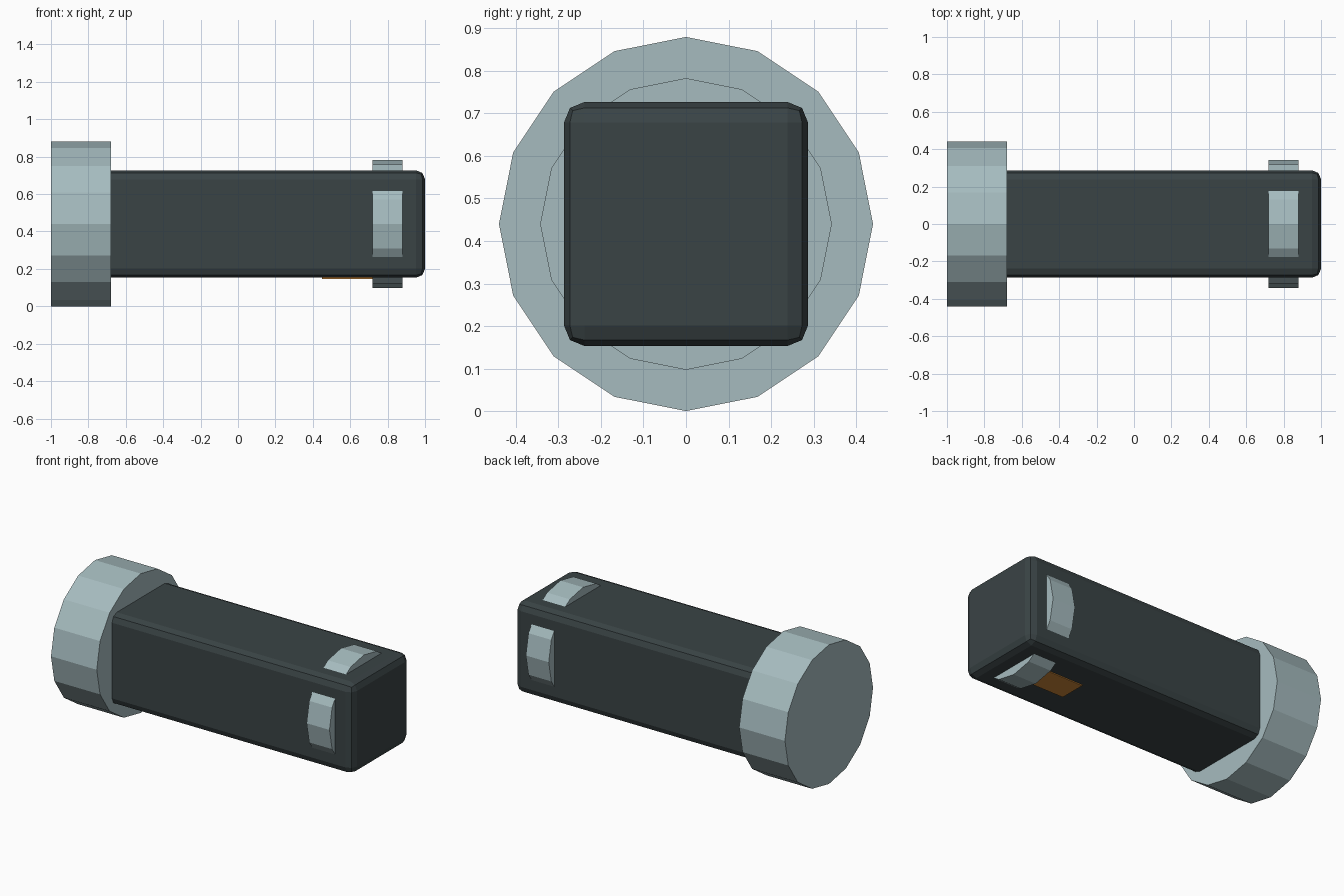
import bpy
from math import pi

if "Cube" in bpy.data.objects:
    bpy.data.objects.remove(bpy.data.objects["Cube"])

AXIS_Z = 0.44


def material(name, rgb):
    m = bpy.data.materials.new(name)
    m.diffuse_color = (*rgb, 1)
    m.use_nodes = True
    m.node_tree.nodes["Principled BSDF"].inputs["Base Color"].default_value = m.diffuse_color
    return m


dark = material("dark_slate", (0.042, 0.057, 0.06))
pale = material("pale_steel", (0.38, 0.50, 0.52))
amber = material("amber", (0.6, 0.24, 0.04))


def box(name, lo, hi, mat, bevel, segments):
    centre = [(a + b) / 2 for a, b in zip(lo, hi)]
    bpy.ops.mesh.primitive_cube_add(size=1, location=centre)
    ob = bpy.context.object
    ob.name = name
    ob.scale = [b - a for a, b in zip(lo, hi)]
    bpy.ops.object.transform_apply(location=False, rotation=False, scale=True)
    ob.data.materials.append(mat)
    if bevel:
        mod = ob.modifiers.new("Bevel", 'BEVEL')
        mod.width, mod.segments = bevel, segments
    return ob


def disc(name, x0, x1, radius):
    # 16-sided cylinder along x
    bpy.ops.mesh.primitive_cylinder_add(
        vertices=16, radius=radius, depth=x1 - x0,
        location=((x0 + x1) / 2, 0, AXIS_Z), rotation=(0, pi / 2, 0))
    ob = bpy.context.object
    ob.name = name
    ob.data.materials.append(pale)
    return ob


# Square handle body with rounded edges, running through the end collar
box("body", (-0.999, -0.287, AXIS_Z - 0.287), (1, 0.287, AXIS_Z + 0.287), dark, 0.048, 2)

# Wide collar at the left end and narrow band near the right end
disc("end_collar", -1, -0.68, 0.44)
disc("front_band", 0.72, 0.88, 0.343)

# Small coloured button on the underside
box("underside_button", (0.45, -0.085, 0.147), (0.75, 0.085, 0.19), amber, 0, 1)
